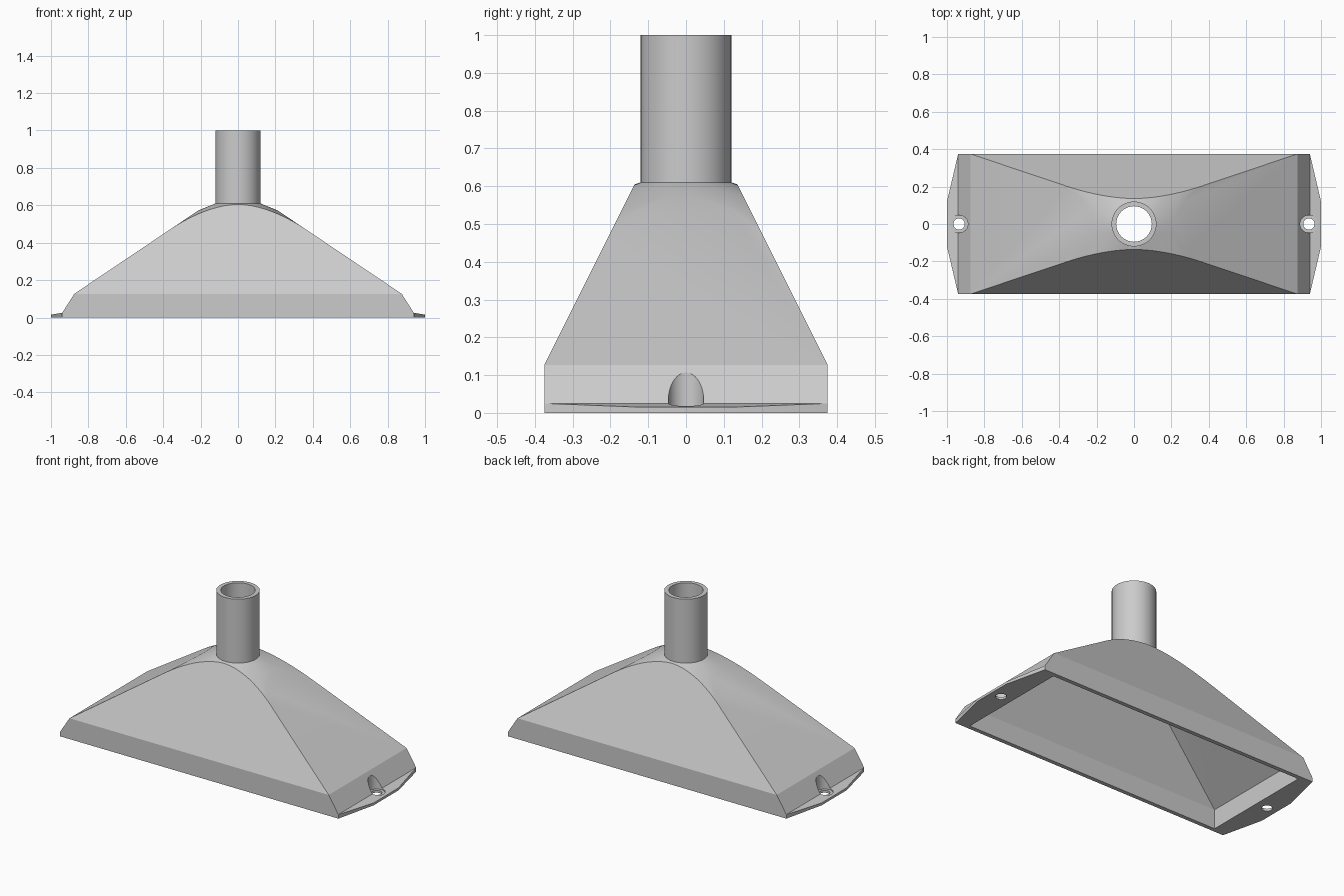
import bpy, bmesh, math

cube = bpy.data.objects.get("Cube")
if cube:
    bpy.data.objects.remove(cube)

grey = bpy.data.materials.new("light_grey")
grey.use_nodes = True
COLOUR = (0.6, 0.6, 0.6, 1)
grey.diffuse_color = COLOUR
grey.node_tree.nodes["Principled BSDF"].inputs["Base Color"].default_value = COLOUR

SEGMENTS = 48
SLOPE = 0.672          # rise of the end planes


def finish(name, bm):
    bmesh.ops.recalc_face_normals(bm, faces=bm.faces[:])
    mesh = bpy.data.meshes.new(name)
    bm.to_mesh(mesh)
    bm.free()
    mesh.materials.append(grey)
    obj = bpy.data.objects.new(name, mesh)
    bpy.context.collection.objects.link(obj)
    return obj


def hull(name, points):
    bm = bmesh.new()
    for p in sorted(set(points)):
        bm.verts.new(p)
    res = bmesh.ops.convex_hull(bm, input=bm.verts[:])
    loose = set(res["geom_interior"]) | set(res["geom_unused"])
    bmesh.ops.delete(bm, geom=[g for g in loose if isinstance(g, bmesh.types.BMVert)],
                     context="VERTS")
    bmesh.ops.dissolve_limit(bm, angle_limit=0.005, verts=bm.verts[:], edges=bm.edges[:])
    return finish(name, bm)


def ring(radius, z, x=0):
    steps = [math.tau * i / SEGMENTS for i in range(SEGMENTS)]
    return [(x + radius * math.cos(a), radius * math.sin(a), z) for a in steps]


def cylinder(name, radius, low, high, x=0):
    return hull(name, ring(radius, low, x) + ring(radius, high, x))


def mirrored(points):
    return [(sx * x, sy * y, z) for x, y, z in points for sx in (1, -1) for sy in (1, -1)]


def hood_points(half_x, half_y, shoulder, drop, radius, base):
    """Rectangular skirt, four sloping planes and a rounded crown."""
    pts = base + [(half_x, half_y, shoulder)]
    corner_x = 0.36
    corner_z = shoulder + (half_x - corner_x) * SLOPE
    corner_y = half_y - (corner_z - shoulder) / 2
    crown_z = 0.605 - drop
    for i in range(11):
        t = i / 10
        # crown edge on the front plane
        z = crown_z - (crown_z - corner_z) * t ** 1.8
        pts.append((corner_x * t, half_y - (z - shoulder) / 2, z))
        # crown edge on the end plane
        x = 0.21 + (corner_x - 0.21) * t * t
        pts.append((x, corner_y * t, shoulder + (half_x - x) * SLOPE))
    return mirrored(pts) + ring(radius, 0.61 - drop)


def combine(target, other, operation):
    mod = target.modifiers.new(operation.title(), "BOOLEAN")
    mod.operation = operation
    mod.solver = "EXACT"
    mod.object = other
    bpy.context.view_layer.objects.active = target
    bpy.ops.object.modifier_apply(modifier=mod.name)
    bpy.data.objects.remove(other)


# Hood body
hood = hull("funnel_hood", hood_points(
    0.875, 0.375, 0.127, 0, 0.12, [(0.94, 0.375, 0), (0.94, 0.375, 0.025)]))

# Mounting flanges on both ends
for side in (1, -1):
    outline = [(0.9, 0.375, 0.025), (0.94, 0.375, 0.025), (1, 0.12, 0.015)]
    flange = hull("flange", [(side * x, s * y, h) for x, y, z in outline
                             for s in (1, -1) for h in (0, z)])
    combine(hood, flange, "UNION")

# Hollow inside and opening into the tube
cavity = hull("cavity", hood_points(
    0.86, 0.35, 0.117, 0.025, 0.095, [(0.86, 0.35, -0.1)]))
combine(hood, cavity, "DIFFERENCE")
combine(hood, cylinder("bore", 0.095, 0.5, 0.7), "DIFFERENCE")

# Screw holes with recessed seats
for side in (1, -1):
    x = side * 0.935
    combine(hood, cylinder("seat_cutter", 0.047, 0.014, 0.3, x), "DIFFERENCE")
    combine(hood, cylinder("hole_cutter", 0.03, -0.1, 0.1, x), "DIFFERENCE")

# Neck tube, open at both ends
bm = bmesh.new()
profile = [(0.12, 0.61), (0.12, 1), (0.095, 1), (0.095, 0.61)]
rings = [[bm.verts.new(p) for p in ring(r, z)] for r, z in profile]
for a, b in zip(rings, rings[1:]):
    for i in range(SEGMENTS):
        j = (i + 1) % SEGMENTS
        bm.faces.new((a[i], a[j], b[j], b[i]))
tube = finish("neck_tube", bm)

# Smooth round surfaces, crisp folds
for obj in (hood, tube):
    bpy.ops.object.select_all(action="DESELECT")
    obj.select_set(True)
    bpy.context.view_layer.objects.active = obj
    bpy.ops.object.shade_smooth_by_angle(angle=math.radians(18))
